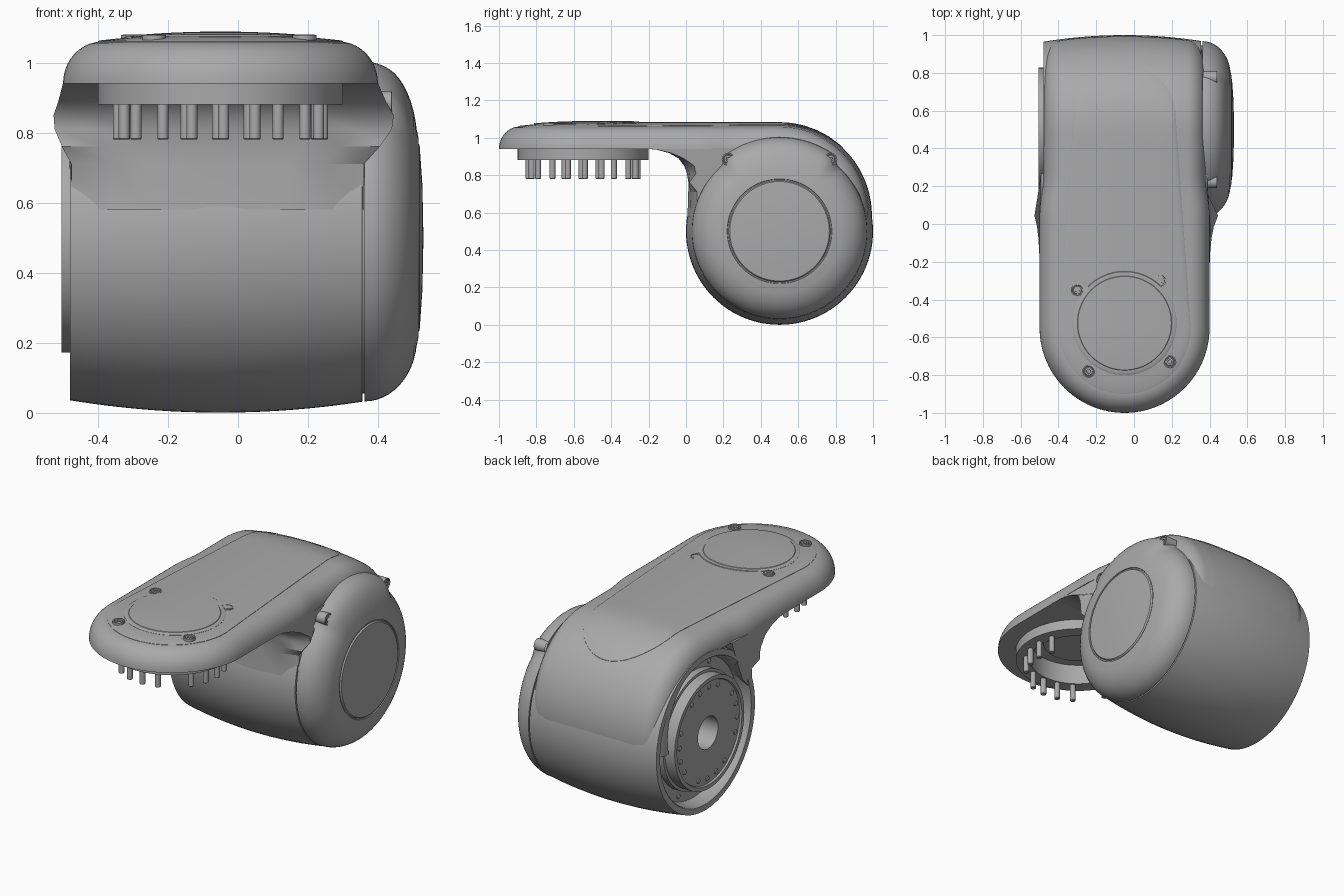
import bpy, bmesh, math
from mathutils import Vector
from mathutils.bvhtree import BVHTree

cube = bpy.data.objects.get("Cube")
if cube:
    bpy.data.objects.remove(cube, do_unlink=True)

grey = bpy.data.materials.new("satin grey")
grey.use_nodes = True
colour = (0.4, 0.4, 0.4, 1)
grey.diffuse_color = colour
grey.node_tree.nodes["Principled BSDF"].inputs["Base Color"].default_value = colour

MID = -0.05                              # centre line of the arm in x
DRUM = Vector((0, 0.5, 0.5))             # drum axis
TIP = Vector((MID, -0.55, 0))            # centre of the rounded arm end


def activate(ob):
    bpy.ops.object.select_all(action='DESELECT')
    ob.select_set(True)
    bpy.context.view_layer.objects.active = ob


def smooth(ob, angle=35):
    activate(ob)
    bpy.ops.object.shade_smooth_by_angle(angle=math.radians(angle))


def finish(name, bm, shade=True):
    bmesh.ops.remove_doubles(bm, verts=bm.verts, dist=1e-5)
    bmesh.ops.recalc_face_normals(bm, faces=bm.faces)
    mesh = bpy.data.meshes.new(name)
    bm.to_mesh(mesh)
    bm.free()
    mesh.materials.append(grey)
    ob = bpy.data.objects.new(name, mesh)
    bpy.context.collection.objects.link(ob)
    if shade:
        smooth(ob)
    return ob


def skin(loops, wrap=True, caps=False):
    """Join successive point loops with quads."""
    bm = bmesh.new()
    rows = [[bm.verts.new(p) for p in loop] for loop in loops]
    n = len(rows[0])
    for a, b in zip(rows, rows[1:]):
        for i in range(n if wrap else n - 1):
            j = (i + 1) % n
            bm.faces.new((a[i], a[j], b[j], b[i]))
    if caps:
        bm.faces.new(rows[0])
        bm.faces.new(rows[-1])
    return bm


def lathe(name, profile, centre, axis='X', steps=96, swell=None):
    """Spin (height, radius) pairs around an axis through centre."""
    loops = []
    for h, r in profile:
        loop = []
        for i in range(steps):
            a = math.tau * i / steps
            q = r + (swell(a, r) if swell else 0)
            c, s = q * math.cos(a), q * math.sin(a)
            loop.append(centre + (Vector((h, c, s)) if axis == 'X' else Vector((c, s, h))))
        loops.append(loop)
    return finish(name, skin(loops))


def ease(t):
    t = min(max(t, 0), 1)
    return t * t * (3 - 2 * t)


# Barrel shaped drum with a recessed left end
barrel = [(-0.4, 0.3), (-0.4, 0.41), (-0.475, 0.425), (-0.48, 0.43)]
for i in range(25):
    x = -0.48 + 0.835 * i / 24
    barrel.append((x, 0.5 - 0.19 * (x + 0.05) ** 2))
barrel += [(0.356, 0.445), (0.37, 0.445)]
lathe("drum", barrel, DRUM)


# End cap, swollen at the top between its two screws
def cap_swell(a, r):
    spread = abs(a - math.pi / 2)
    return 0.035 * ease((0.72 - spread) / 0.12) * ease((r - 0.3) / 0.15)


dome = [(0.362, 0.44), (0.362, 0.468)]
for i in range(1, 13):
    t = math.pi / 2 * i / 13
    dome.append((0.362 + 0.15 * math.sin(t), 0.285 + 0.183 * math.cos(t)))
dome += [(0.516, 0.285), (0.516, 0.28), (0.511, 0.278), (0.511, 0.272),
         (0.519, 0.266), (0.527, 0.15), (0.53, 0)]
lathe("end_cap", dome, DRUM, swell=cap_swell)

# Arm: one closed section per row, round at the tip and wrapped over the drum
FILLET = 10
ACROSS = 24
edge = []
for i in range(FILLET + 1):
    t = math.pi / 2 * i / FILLET
    edge.append((0.11 * (1 - math.cos(t)), 0.14 - 0.12 * math.sin(t)))


def arm_row(y, up, origin, half, tip_angle=None):
    row = []
    for side in (-1, 1):
        part = []
        for inset, drop in edge:
            if tip_angle is None:
                x, yy = side * (half - inset), y
            else:
                x = side * (half - inset) * math.cos(tip_angle)
                yy = y - (half - inset) * math.sin(tip_angle)
            part.append((x, yy, drop))
        if side < 0:
            row = part
        else:
            a, b = row[-1], part[-1]
            for k in range(1, ACROSS):
                x = a[0] + (b[0] - a[0]) * k / ACROSS
                rho = math.hypot(x, min(0, a[1] - TIP.y)) / 0.34
                row.append((x, a[1], 0.02 * rho * rho))
            row += part[::-1]
    return [Vector((MID + x, origin[0] + (yy - y), origin[1])) - drop * up
            for x, yy, drop in row]


Z = Vector((0, 0, 1))
TOP = 1.08
rows = []
for i in range(24):
    rows.append(arm_row(TIP.y, Z, (TIP.y, TOP), 0.45, math.pi / 2 * (1 - i / 24)))
for i in range(30):
    y = TIP.y + (0.5 - TIP.y) * i / 30
    rows.append(arm_row(y, Z, (y, TOP), 0.45 - 0.021 * ease((y - 0.05) / 0.2)))
for i in range(31):
    a = math.pi / 2 * (1 - i / 30)
    r = 0.488 + 0.092 * math.sin(a) ** 1.1 if i < 30 else 0.488
    up = Vector((0, math.cos(a), math.sin(a)))
    p = DRUM + r * up
    rows.append(arm_row(p.y, up, (p.y, p.z), 0.429))
bm = skin(rows)
bm.faces.new([v for v in list(bm.verts)[-len(rows[0]):]])
surface = BVHTree.FromBMesh(bm)
arm = finish("arm", bm, shade=False)

# Round pocket under the arm end
cutter = lathe("pocket_cutter", [(0.9, 0), (0.9, 0.272), (1.03, 0.272), (1.03, 0)], TIP, 'Z')
cutter.hide_render = True
activate(arm)
cut = arm.modifiers.new("pocket", 'BOOLEAN')
cut.operation, cut.object, cut.solver = 'DIFFERENCE', cutter, 'EXACT'
bpy.ops.object.modifier_apply(modifier=cut.name)
bpy.data.objects.remove(cutter, do_unlink=True)
smooth(arm)

# Neck: curved underside flaring out at both edges where it meets the drum
neck = [(-0.24, 0.943, 0), (-0.16, 0.937, 0.05), (-0.09, 0.918, 0.2), (-0.04, 0.89, 0.45),
        (-0.01, 0.85, 0.9), (0.005, 0.81, 0.8), (0.013, 0.76, 0.1), (0.012, 0.71, -0.8),
        (0.008, 0.58, -0.8), (0.1, 0.68, -0.8), (0.17, 0.83, -0.7), (0.25, 0.945, -0.3)]
loops = []
for side, share in ((-1, 1), (-1, 0.5), (-1, 0), (1, 0), (1, 0.5), (1, 1)):
    loop = []
    for y, z, s in neck:
        limit = -0.5 - 0.03 * s if side < 0 else 0.4 + 0.05 * s
        x = (limit - side * 0.22 * (1 - share))
        loop.append((x, y + 0.06 * abs(s) * share ** 2, z))
    loops.append(loop)
finish("neck", skin(loops, caps=True))


# Plates laid on the arm's top surface
def laid_plate(name, outline, centre, lift, rings=14):
    def place(p, f, h):
        q = centre.lerp(p, f)
        hit = surface.ray_cast(Vector((q.x, q.y, 2)), -Z)[0]
        return hit + Z * h
    loops = [[place(p, 1, -0.004) for p in outline], [place(p, 1, lift - 0.002) for p in outline]]
    for k in range(rings, -1, -1):
        loops.append([place(p, 0.99 * k / rings, lift) for p in outline])
    return finish(name, skin(loops))


def arc(cx, cy, r, start, end, steps=28):
    return [Vector((cx + r * math.cos(math.radians(start + (end - start) * i / steps)),
                    cy + r * math.sin(math.radians(start + (end - start) * i / steps)), 0))
            for i in range(steps + 1)]


def straight(a, b, n=24):
    return [a.lerp(b, i / n) for i in range(1, n)]


front = arc(MID, TIP.y, 0.35, 180, 360)
back = arc(MID, 0.57, 0.27, 0, 180)
outline = front + straight(front[-1], back[0]) + back + straight(back[-1], front[0])
laid_plate("top_panel", outline, Vector((MID, -0.1, 0)), 0.004)
COVER = Vector((MID, -0.525, 0))
laid_plate("round_cover_rim", arc(MID, COVER.y, 0.275, 0, 360, 72)[:-1], COVER, 0.007)
laid_plate("round_cover", arc(MID, COVER.y, 0.25, 0, 360, 72)[:-1], COVER, 0.009)

# Socket screws on the arm and the end cap
socket = [(-0.03, 0.034), (0.004, 0.034), (0.005, 0.028), (-0.002, 0.026),
          (-0.002, 0.022), (0.003, 0.02), (0.003, 0.011), (-0.006, 0.01), (-0.006, 0)]
for i, (x, y) in enumerate(((-0.3, -0.35), (0.14, -0.3), (0.19, -0.73), (-0.24, -0.78))):
    lathe(f"cover_screw_{i + 1}", socket, Vector((x, y, 1.075)), 'Z', 24)
for label, y in (("front", 0.225), ("back", 0.775)):
    lathe(f"cap_screw_{label}", [(-0.07, 0.034)] + socket[1:], Vector((0.435, y, 0.885)), 'X', 24)

# Mounting ring and its pins under the arm end
lathe("mounting_ring", [(0.95, 0.35), (0.88, 0.35), (0.88, 0.27), (1.0, 0.27), (1.0, 0.2),
                        (0.985, 0.195), (0.985, 0)], TIP, 'Z')
pin = [(0.9, 0.016), (0.783, 0.016), (0.78, 0.013), (0.78, 0)]
stud = [(0, 0.014), (-0.006, 0.014), (-0.008, 0.01), (-0.008, 0)]
for i in range(20):
    if i % 5 == 2:
        continue
    a = math.tau * i / 20 + 0.03
    turn = Vector((math.cos(a), math.sin(a), 0))
    lathe(f"pin_{i + 1}", pin, TIP + 0.292 * turn, 'Z', 16)
    spot = DRUM + Vector((-0.495, 0.27 * turn.x, 0.27 * turn.y))
    lathe(f"flange_bolt_{i + 1}", stud, spot, 'X', 12)

# Output flange with a central bore, and the bolts in the recess around it
lathe("output_flange", [(-0.4, 0.345), (-0.44, 0.345), (-0.44, 0.328), (-0.505, 0.328), (-0.505, 0.305),
                        (-0.495, 0.3), (-0.495, 0.095), (-0.15, 0.095), (-0.15, 0)], DRUM)
for i in range(8):
    a = math.tau * (i + 0.5) / 8
    spot = DRUM + Vector((-0.4, 0.378 * math.cos(a), 0.378 * math.sin(a)))
    lathe(f"recess_bolt_{i + 1}", stud, spot, 'X', 12)
